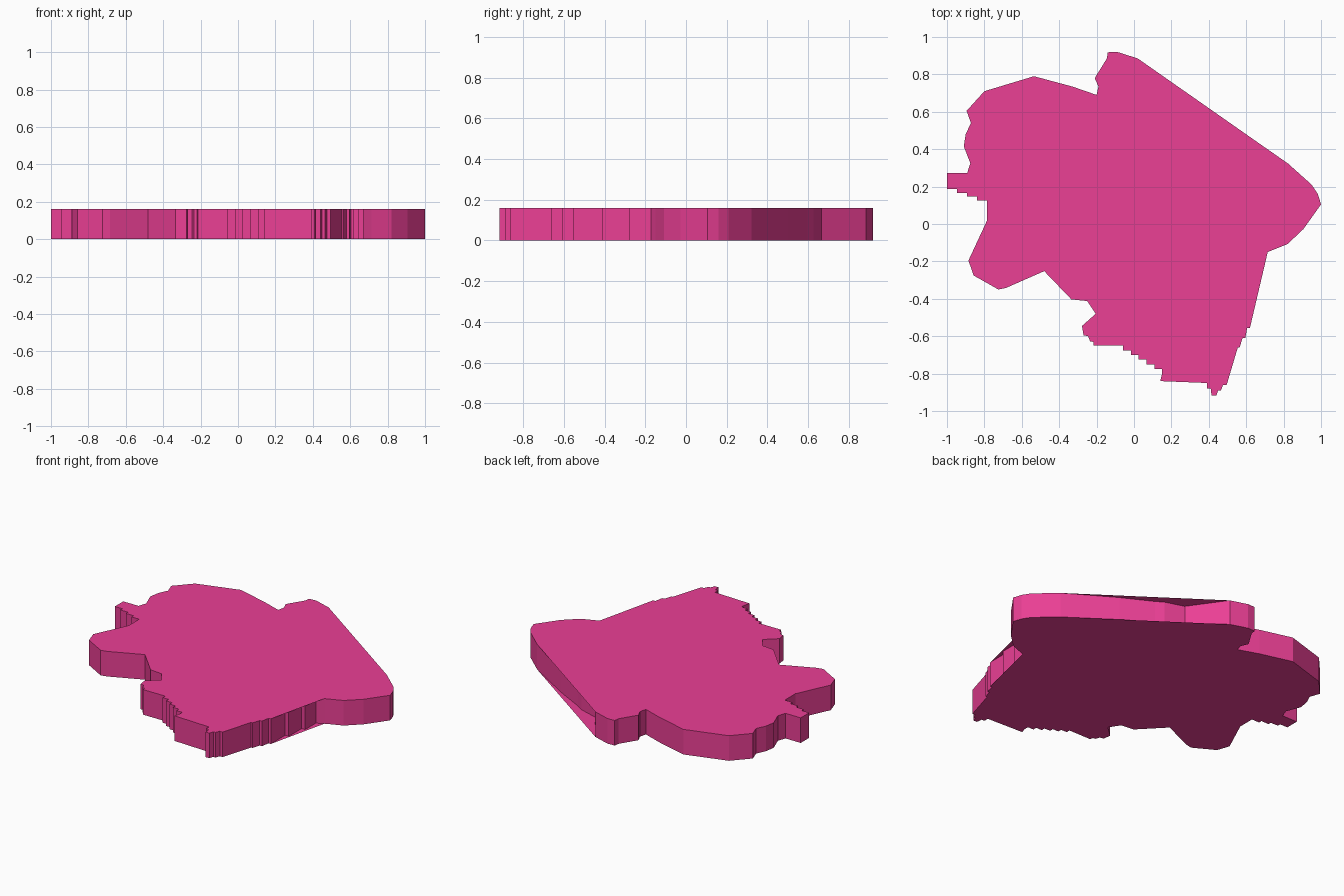
import bpy

H = 0.16  # slab thickness


def stairs(a, b, n):
    """Corner points of n small steps (across, then down) from a to b."""
    dx, dy = (b[0] - a[0]) / n, (b[1] - a[1]) / n
    pts = []
    for i in range(n):
        x, y = a[0] + dx * i, a[1] + dy * i
        pts += [(x, y), (x + dx, y)]
    return pts + [b]


# Counter-clockwise outline, in sections
west = [(0.02, 0.885), (-0.09, 0.92), (-0.14, 0.918), (-0.145, 0.885),
        (-0.21, 0.78), (-0.19, 0.735), (-0.2, 0.69), (-0.33, 0.735),
        (-0.535, 0.79), (-0.8, 0.71), (-0.895, 0.605), (-0.872, 0.54),
        (-0.9, 0.48), (-0.91, 0.415), (-0.875, 0.325), (-0.892, 0.272),
        (-1.0, 0.272)]
west += stairs((-1.0, 0.187), (-0.785, 0.105), 4)
south = [(-0.785, 0.02), (-0.885, -0.195), (-0.858, -0.275), (-0.725, -0.35),
         (-0.685, -0.342), (-0.48, -0.252), (-0.335, -0.403), (-0.25, -0.412),
         (-0.205, -0.48), (-0.278, -0.545), (-0.27, -0.595), (-0.245, -0.6),
         (-0.235, -0.628), (-0.218, -0.63), (-0.215, -0.65)]
south += stairs((-0.1, -0.65), (0.15, -0.8), 6)
south += [(0.14, -0.84), (0.39, -0.85), (0.39, -0.88), (0.41, -0.88),
          (0.415, -0.918), (0.44, -0.918), (0.45, -0.89), (0.465, -0.89),
          (0.475, -0.862), (0.495, -0.862)]
lower_east = [(0.555, -0.66), (0.565, -0.66), (0.58, -0.61), (0.595, -0.61),
              (0.605, -0.555), (0.62, -0.555)]
east = [(0.715, -0.15), (0.82, -0.108), (0.905, -0.028), (1.0, 0.105),
        (0.983, 0.16), (0.95, 0.21), (0.825, 0.322)]

# The side wall dips slightly inside the plates along two edges
stepped_recess = [(0.62, -0.41), (0.645, -0.41), (0.645, -0.28),
                  (0.67, -0.28), (0.67, -0.172)]
long_recess = [(0.53, 0.5), (0.344, 0.597), (0.297, 0.627), (0.175, 0.665)]

plate = west + south + lower_east + east
wall = west + south + lower_east + stepped_recess + east + long_recess

pink = bpy.data.materials.new("pink")
pink.diffuse_color = (0.83, 0.05, 0.3, 1)


def add_part(name, verts, faces):
    mesh = bpy.data.meshes.new(name)
    mesh.from_pydata(verts, [], faces)
    mesh.materials.append(pink)
    obj = bpy.data.objects.new(name, mesh)
    bpy.context.collection.objects.link(obj)
    return obj


# Top and bottom plates
n = len(plate)
add_part("top_plate", [(x, y, H) for x, y in plate], [list(range(n))])
add_part("bottom_plate", [(x, y, 0) for x, y in plate], [list(range(n))[::-1]])

# Side wall
n = len(wall)
add_part("side_wall",
         [(x, y, 0) for x, y in wall] + [(x, y, H) for x, y in wall],
         [(i, (i + 1) % n, (i + 1) % n + n, i + n) for i in range(n)])
